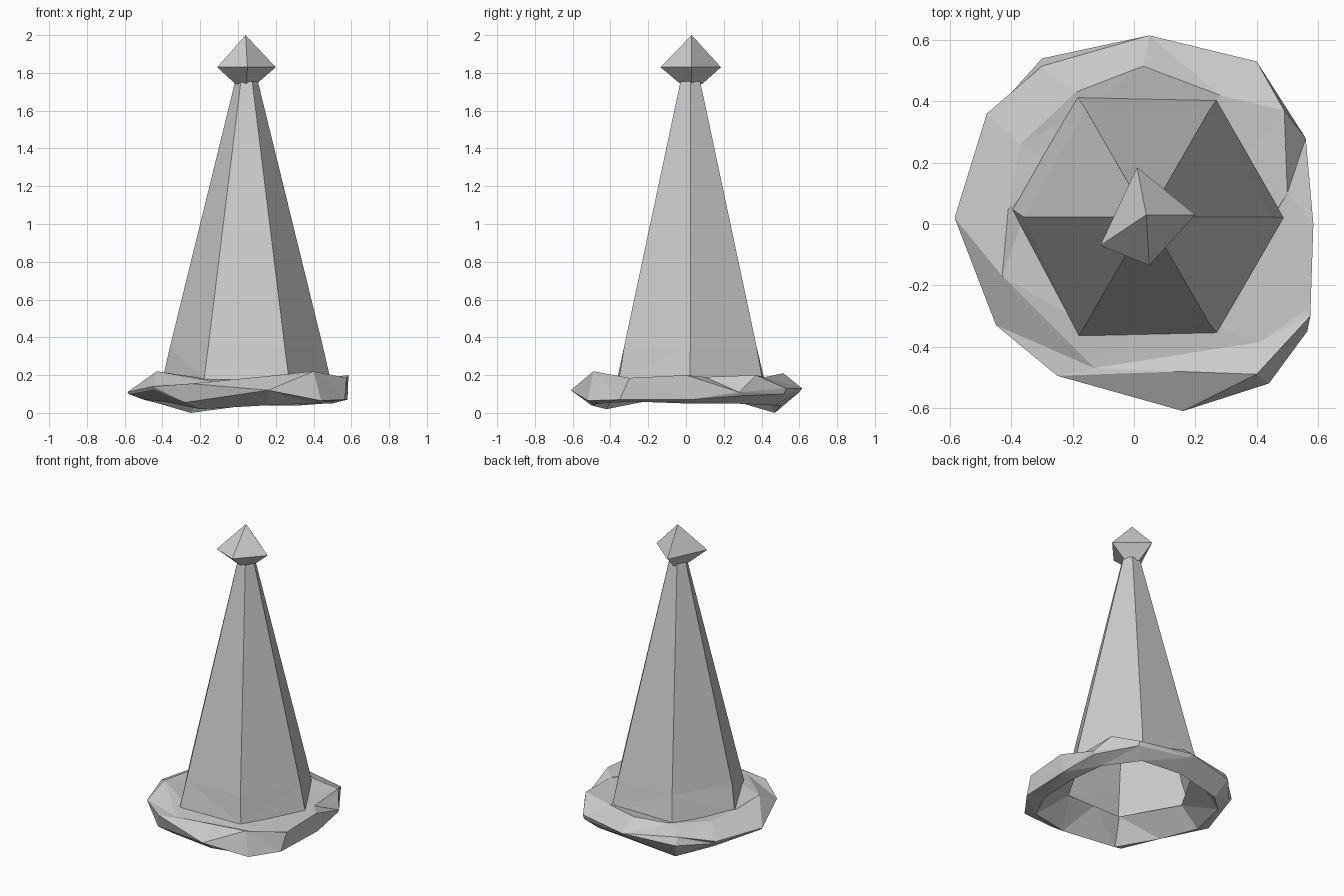
import bpy, bmesh, math
from mathutils import Vector

cube = bpy.data.objects.get("Cube")
if cube:
    bpy.data.objects.remove(cube, do_unlink=True)

grey = bpy.data.materials.new("plain grey")
grey.use_nodes = True
shade = (0.6, 0.6, 0.6, 1)
grey.diffuse_color = shade
grey.node_tree.nodes["Principled BSDF"].inputs["Base Color"].default_value = shade

AXIS = Vector((0.045, 0.023, 0))


def loft(name, rows, wrap=False):
    """Skin closed rows of points; a row with one point becomes a tip."""
    bm = bmesh.new()
    rings = [[bm.verts.new(p) for p in row] for row in rows]
    pairs = list(zip(rings, rings[1:]))
    if wrap:
        pairs.append((rings[-1], rings[0]))
    for low, high in pairs:
        count = len(low)
        for i in range(count):
            j = (i + 1) % count
            if len(high) == 1:
                bm.faces.new((low[i], low[j], high[0]))
            else:
                bm.faces.new((low[i], low[j], high[j], high[i]))
    bmesh.ops.recalc_face_normals(bm, faces=bm.faces)
    bmesh.ops.triangulate(bm, faces=bm.faces, quad_method='SHORT_EDGE')
    mesh = bpy.data.meshes.new(name)
    bm.to_mesh(mesh)
    bm.free()
    mesh.materials.append(grey)
    obj = bpy.data.objects.new(name, mesh)
    bpy.context.collection.objects.link(obj)
    return obj


def hexagon(radius, z):
    return [AXIS + Vector((radius * math.cos(k * math.pi / 3),
                           radius * math.sin(k * math.pi / 3), z)) for k in range(6)]


# Hollow six-sided cone with a slightly uneven open foot
foot = [(x, y, .175) for x, y in ((.49, .02), (.27, .405), (-.185, .415),
                                  (-.4, .05), (-.18, -.365), (.27, -.355))]
loft("hat_cone", [foot, hexagon(.405, .35), hexagon(.06, 1.755)])

# Crumpled brim: valley, crest, outer edge and underside at each station
brim = [
    ((.5, .1, .19), (.585, 0, .2), (.58, .02, .07), (.5, 0, .05)),
    ((.49, .37, .2), (.56, .28, .11), (.55, .28, .09), (.47, .25, .05)),
    ((.28, .42, .19), (.4, .53, .13), (.4, .52, .1), (.33, .47, .04)),
    ((.03, .515, .21), (.05, .615, .13), (.05, .6, .11), (.05, .5, .04)),
    ((-.19, .43, .19), (-.3, .515, .16), (-.3, .54, .11), (-.25, .47, 0)),
    ((-.37, .26, .19), (-.48, .36, .12), (-.47, .35, .1), (-.42, .3, .05)),
    ((-.41, .05, .2), (-.585, .02, .11), (-.58, .02, .1), (-.5, .01, .07)),
    ((-.43, -.17, .22), (-.45, -.33, .14), (-.445, -.32, .125), (-.39, -.22, .06)),
    ((-.13, -.47, .165), (-.25, -.495, .155), (-.28, -.455, .055), (-.2, -.42, .02)),
    ((.1, -.434, .17), (.15, -.481, .194), (.16, -.61, .12), (.15, -.5, .04)),
    ((.41, -.385, .175), (.4, -.49, .22), (.44, -.52, .065), (.4, -.46, .05)),
    ((.56, -.28, .18), (.575, -.3, .185), (.565, -.35, .07), (.48, -.28, .06)),
]
corners = hexagon(.405, .18)
inner = []
for k, corner in enumerate(corners):
    inner += [corner, (corner + corners[(k + 1) % 6]) / 2]
loft("brim", [inner] + [list(row) for row in zip(*brim)], wrap=True)

# Faceted bobble on the tip
tip = Vector((0.04, 0.03, 2))
equator = [Vector(p) for p in ((-.11, -.07, 1.83), (.05, -.135, 1.83),
                               (.2, .03, 1.83), (.01, .185, 1.83))]
neck = [(tip + (p - tip) * 0.35).to_2d().to_3d() + Vector((0, 0, 1.74)) for p in equator]
loft("bobble", [neck, equator, [tip]])
